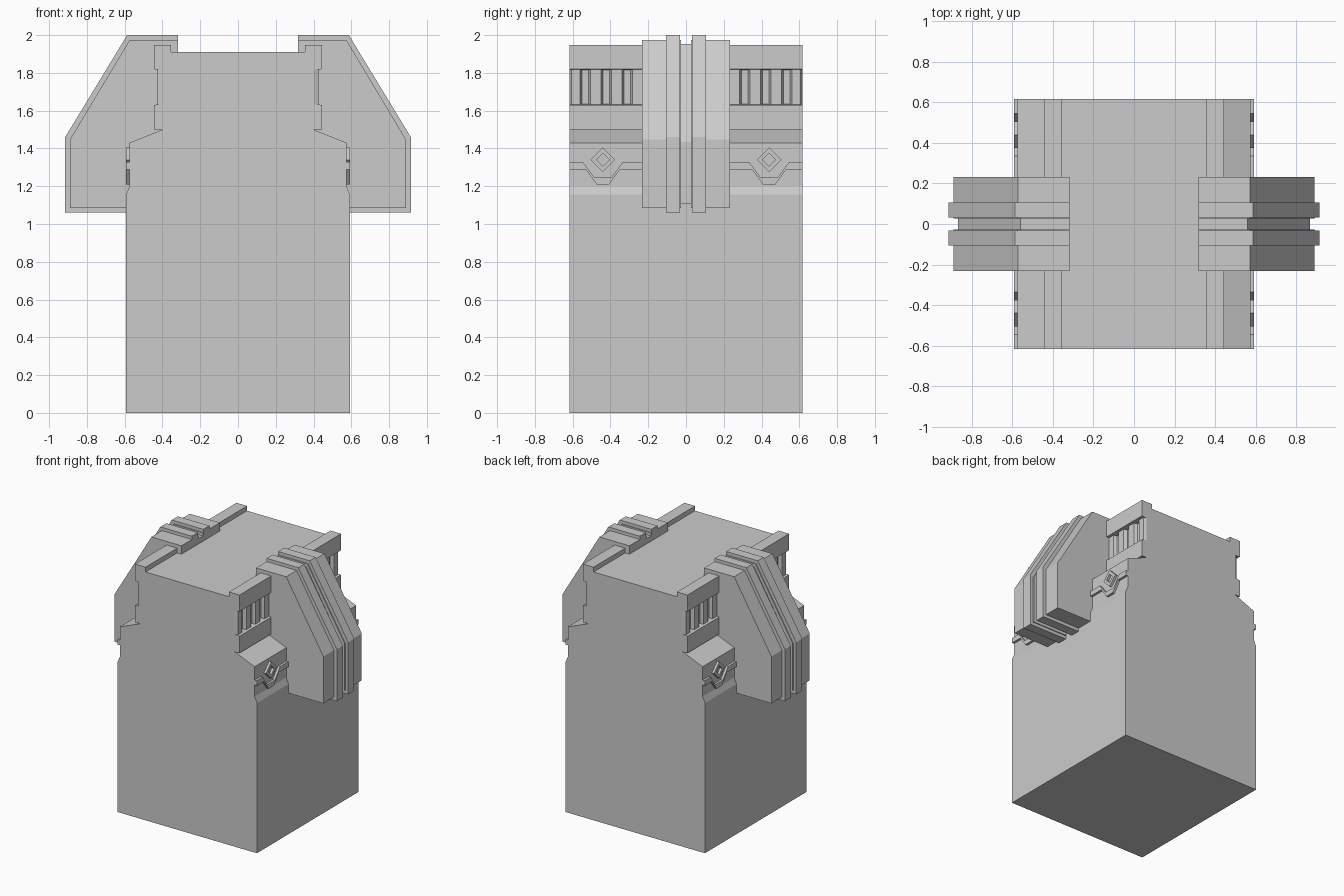
import bpy, bmesh
from mathutils import Vector

cube = bpy.data.objects.get("Cube")
if cube:
    bpy.data.objects.remove(cube)

stone = bpy.data.materials.new("light_grey_stone")
stone.use_nodes = True
GREY = (0.6, 0.6, 0.6, 1)
stone.diffuse_color = GREY
stone.node_tree.nodes["Principled BSDF"].inputs["Base Color"].default_value = GREY


def prism(name, outline, axis, lo, hi, mirror=(False, False)):
    """Extrude a 2D outline along an axis, optionally mirrored in x and y."""
    def place(p, t):
        co = list(p)
        co.insert("xyz".index(axis), t)
        return Vector(co)

    bm = bmesh.new()
    face = bm.faces.new([bm.verts.new(place(p, lo)) for p in outline])
    ext = bmesh.ops.extrude_face_region(bm, geom=[face])
    verts = [v for v in ext["geom"] if isinstance(v, bmesh.types.BMVert)]
    bmesh.ops.translate(bm, verts=verts, vec=place((0, 0), hi - lo))
    bmesh.ops.recalc_face_normals(bm, faces=bm.faces)
    mesh = bpy.data.meshes.new(name)
    bm.to_mesh(mesh)
    bm.free()
    mesh.materials.append(stone)
    obj = bpy.data.objects.new(name, mesh)
    bpy.context.collection.objects.link(obj)
    if any(mirror):
        mod = obj.modifiers.new("mirror", "MIRROR")
        mod.use_axis = (mirror[0], mirror[1], False)
        mod.use_mirror_merge = False
    return obj


SIDES = (True, False)
CORNERS = (True, True)
DEPTH = 0.617

# Main block with flared shoulder, frieze recess and raised cornice
half = [(0.593, 0), (0.593, 1.155), (0.574, 1.2), (0.574, 1.43), (0.4, 1.5),
        (0.445, 1.5), (0.445, 1.63), (0.4, 1.635), (0.4, 1.815), (0.445, 1.82),
        (0.445, 1.947), (0.355, 1.947), (0.355, 1.91)]
prism("main_block", half + [(-x, z) for x, z in reversed(half)], "y", -DEPTH, DEPTH)

# Frieze pillars with chamfered sides
for i in range(4):
    y = 0.255 + 0.111 * i
    outer = min(y + 0.038, DEPTH)
    prism(f"frieze_pillar_{i + 1}",
          [(0.39, y - 0.038), (0.402, y - 0.038), (0.425, y - 0.028),
           (0.425, outer - 0.01), (0.402, outer), (0.39, outer)],
          "z", 1.62, 1.83, CORNERS)


# Side buttresses: stepped layers of one profile, shrunk by an inset
def buttress(name, inset, lo, hi, mirror):
    d = inset
    outline = [(0.318, 1.8), (0.318, 2 - d), (0.587 - 0.55 * d, 2 - d),
               (0.915 - d, 1.46 - 0.55 * d), (0.915 - d, 1.06 + d), (0.5, 1.06 + d),
               (0.5, 1.4), (0.35, 1.5)]
    prism(name, outline, "y", lo, hi, mirror)


buttress("buttress_core", 0.048, -0.03, 0.03, SIDES)
buttress("buttress_slab", 0.025, 0.026, 0.233, CORNERS)
buttress("buttress_rib", 0, 0.033, 0.106, CORNERS)

# Raised band dipping below each diamond
CY, CZ = 0.44, 1.34
band = [(0.22, 1.327), (CY - 0.105, 1.327), (CY - 0.045, 1.247), (CY + 0.045, 1.247),
        (CY + 0.105, 1.327), (DEPTH, 1.327), (DEPTH, 1.288), (CY + 0.09, 1.288),
        (CY + 0.033, 1.21), (CY - 0.033, 1.21), (CY - 0.09, 1.288), (0.22, 1.288)]
prism("shoulder_band", band, "x", 0.565, 0.592, CORNERS)

# Hollow diamonds, each made of four mitred bars
R, r = 0.065, 0.034
for i, (sy, sz) in enumerate([(1, 1), (1, -1), (-1, -1), (-1, 1)]):
    bar = [(CY + sy * R, CZ), (CY, CZ + sz * R), (CY, CZ + sz * r), (CY + sy * r, CZ)]
    prism(f"diamond_bar_{i + 1}", bar, "x", 0.565, 0.592, CORNERS)
